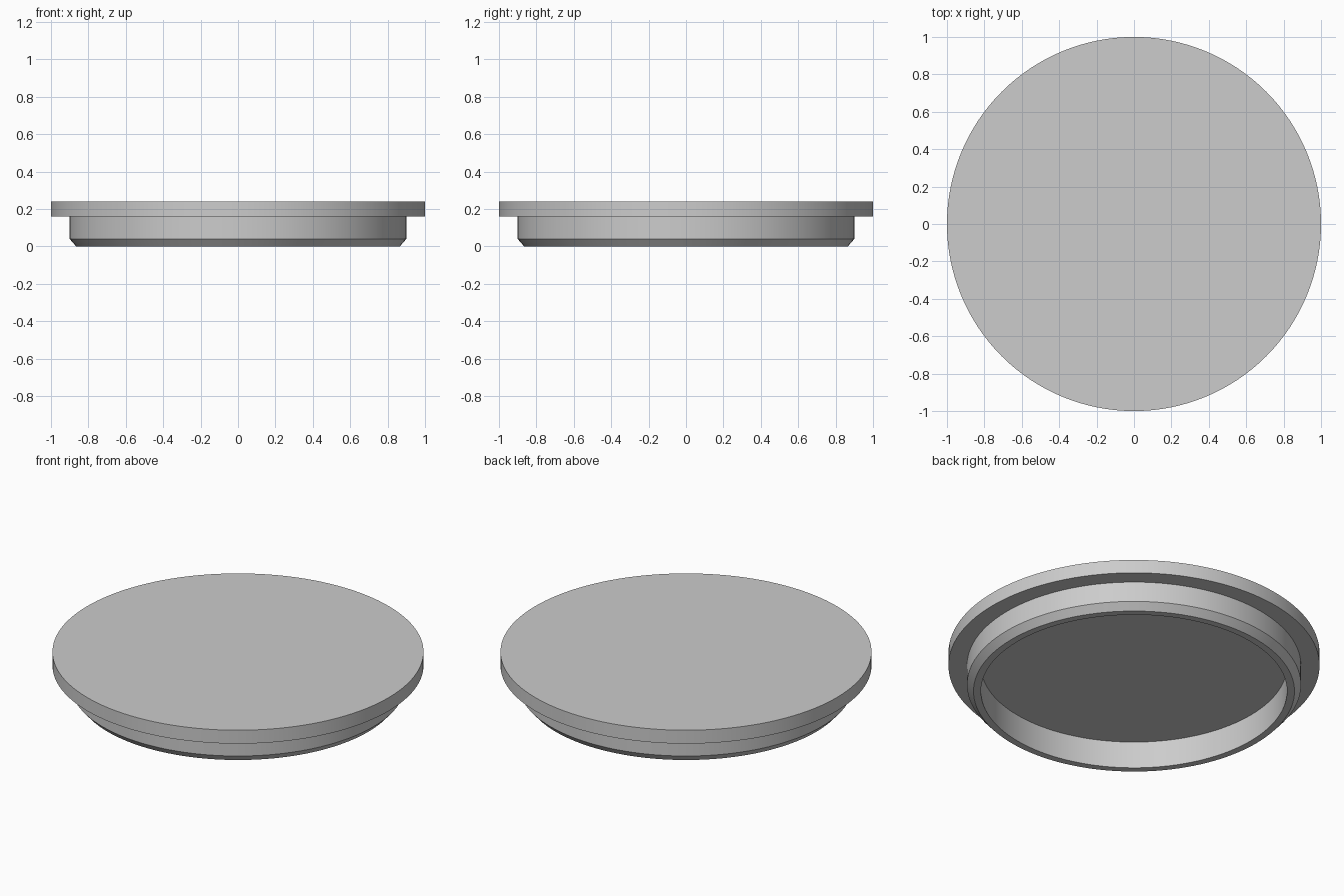
import bpy
import bmesh
import math

cube = bpy.data.objects.get("Cube")
if cube:
    bpy.data.objects.remove(cube, do_unlink=True)

SEGMENTS = 128

# Plain grey material
grey = bpy.data.materials.new("light_grey")
grey.use_nodes = True
colour = (0.604, 0.604, 0.604, 1)
grey.diffuse_color = colour
grey.node_tree.nodes["Principled BSDF"].inputs["Base Color"].default_value = colour


def lathe(name, profile):
    """Revolve a radius/height profile; both ends are closed by flat discs."""
    bm = bmesh.new()
    rings = []
    for r, z in profile:
        angles = [2 * math.pi * i / SEGMENTS for i in range(SEGMENTS)]
        rings.append([bm.verts.new((r * math.cos(a), r * math.sin(a), z)) for a in angles])
    for low, high in zip(rings, rings[1:]):
        for i in range(SEGMENTS):
            j = (i + 1) % SEGMENTS
            bm.faces.new((low[i], low[j], high[j], high[i]))
    bm.faces.new(rings[0])
    bm.faces.new(rings[-1])
    bmesh.ops.recalc_face_normals(bm, faces=bm.faces)
    mesh = bpy.data.meshes.new(name)
    bm.to_mesh(mesh)
    bm.free()
    mesh.materials.append(grey)
    obj = bpy.data.objects.new(name, mesh)
    bpy.context.collection.objects.link(obj)
    bpy.ops.object.select_all(action="DESELECT")
    obj.select_set(True)
    bpy.context.view_layer.objects.active = obj
    bpy.ops.object.shade_smooth_by_angle(angle=math.radians(30))
    return obj


# Recess floor, inner wall, chamfered skirt, flange and flat top
lathe("round_cap", [
    (0.825, 0.16), (0.825, 0), (0.865, 0), (0.90, 0.04),
    (0.90, 0.16), (1, 0.16), (1, 0.24),
])
